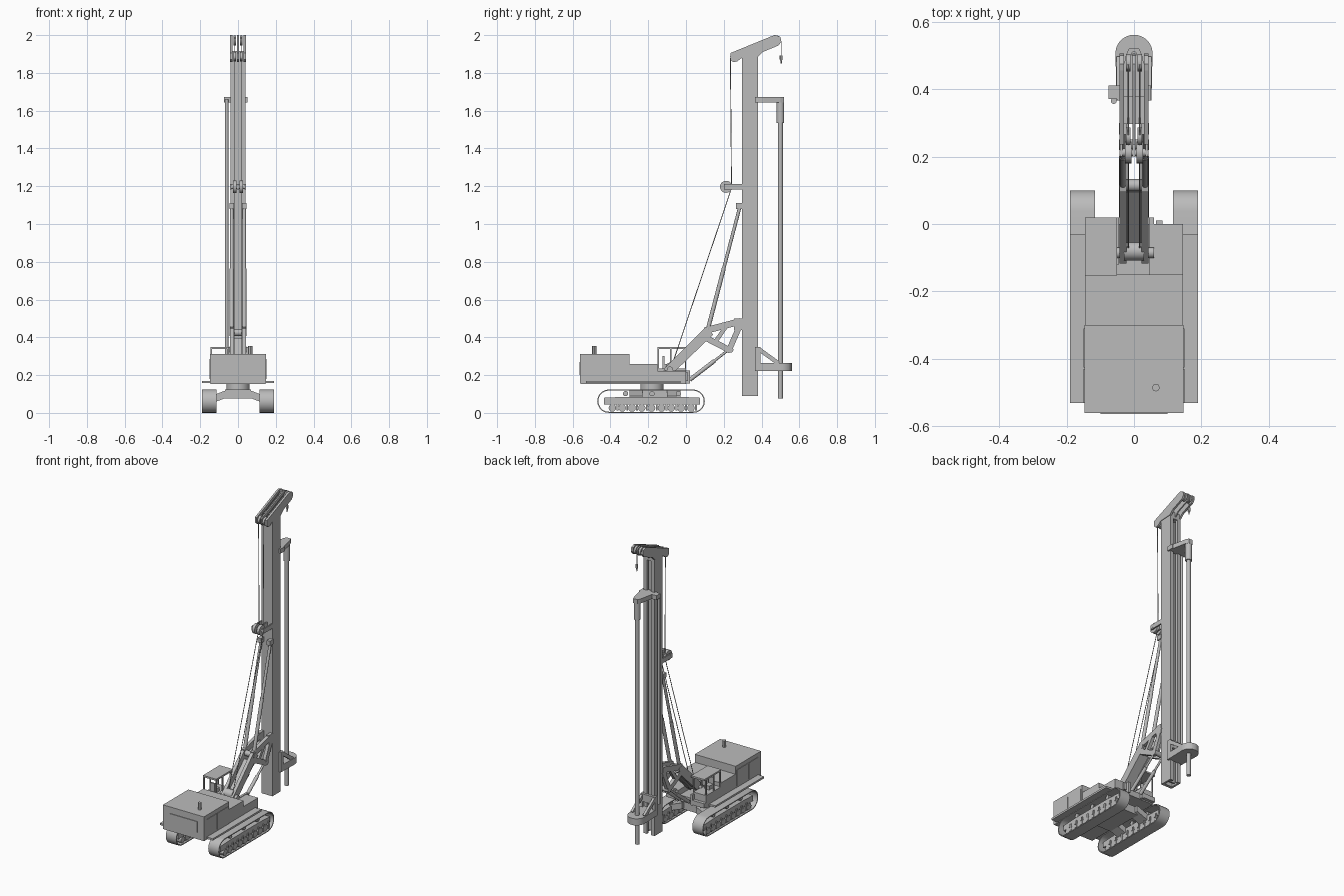
import bpy, bmesh, math
from mathutils import Vector

cube = bpy.data.objects.get("Cube")
if cube:
    bpy.data.objects.remove(cube, do_unlink=True)

GREY = (0.5, 0.5, 0.5, 1)
paint = bpy.data.materials.new("plain_grey")
paint.use_nodes = True
paint.diffuse_color = GREY
paint.node_tree.nodes["Principled BSDF"].inputs["Base Color"].default_value = GREY


def finish(name, bm, smooth=False):
    bmesh.ops.recalc_face_normals(bm, faces=bm.faces)
    mesh = bpy.data.meshes.new(name)
    bm.to_mesh(mesh)
    bm.free()
    mesh.materials.append(paint)
    ob = bpy.data.objects.new(name, mesh)
    bpy.context.collection.objects.link(ob)
    if smooth:
        bpy.ops.object.select_all(action='DESELECT')
        ob.select_set(True)
        bpy.context.view_layer.objects.active = ob
        bpy.ops.object.shade_smooth_by_angle()
    return ob


def extrude(name, pts, depth):
    """Fill a closed outline and extrude it along depth."""
    bm = bmesh.new()
    face = bm.faces.new([bm.verts.new(p) for p in pts])
    new = bmesh.ops.extrude_face_region(bm, geom=[face])["geom"]
    bmesh.ops.translate(bm, vec=depth, verts=[v for v in new if isinstance(v, bmesh.types.BMVert)])
    return finish(name, bm)


def side(name, yz, x0, x1):
    return extrude(name, [(x0, y, z) for y, z in yz], (x1 - x0, 0, 0))


def box(name, x0, x1, y0, y1, z0, z1):
    return side(name, [(y0, z0), (y1, z0), (y1, z1), (y0, z1)], x0, x1)


def rod(name, p, q, r, r2=None, n=16):
    p, q = Vector(p), Vector(q)
    bm = bmesh.new()
    bmesh.ops.create_cone(bm, cap_ends=True, segments=n, radius1=r,
                          radius2=r if r2 is None else r2, depth=(q - p).length)
    bm.transform((q - p).to_track_quat('Z', 'Y').to_matrix().to_4x4())
    bmesh.ops.translate(bm, vec=(p + q) / 2, verts=bm.verts)
    return finish(name, bm, n > 8)


def beam(name, p, q, w, x0, x1, w2=None):
    """Flat bar in the side plane from p to q, tapering from w to w2."""
    p, q = Vector(p), Vector(q)
    d = (q - p).normalized()
    n = Vector((-d.y, d.x))
    a, b = n * w / 2, n * (w2 or w) / 2
    return side(name, [p + a, p - a, q - b, q + b], x0, x1)


def stadium(y0, y1, zc, r, n=10):
    arc = [math.pi * i / n - math.pi / 2 for i in range(n + 1)]
    front = [(y1 - r + r * math.cos(a), zc + r * math.sin(a)) for a in arc]
    back = [(y0 + r - r * math.cos(a), zc - r * math.sin(a)) for a in arc]
    return front + back


def belt(name, x0, x1):
    """Hollow track loop."""
    bm = bmesh.new()
    loops = [[bm.verts.new((x, y, z)) for y, z in stadium(-.47 + t, .1 - t, .062, .062 - t)]
             for x, t in ((x0, 0), (x1, 0), (x1, .006), (x0, .006))]
    n = len(loops[0])
    for k in range(4):
        a, b = loops[k], loops[(k + 1) % 4]
        for i in range(n):
            j = (i + 1) % n
            bm.faces.new((a[i], a[j], b[j], b[i]))
    return finish(name, bm, True)


# Crawler undercarriage
for s, tag in ((-1, "right"), (1, "left")):
    xi, xo = sorted((s * .115, s * .19))
    xm = s * .1525
    belt(tag + "_track_belt", xi, xo)
    side(tag + "_track_frame", [(-.435, .045), (.075, .045), (.075, .08), (-.03, .085),
                                (-.33, .085), (-.435, .08)], xm - .026, xm + .026)
    for i in range(9):
        y = -.39 + i * .052
        rod(f"{tag}_bottom_roller_{i}", (xm - .03, y, .026), (xm + .03, y, .026), .02, n=12)
        box(f"{tag}_roller_guard_{i}", xm - .033, xm + .033, y + .022, y + .032, .012, .06)
    for i, y in enumerate((-.32, -.18, -.04)):
        rod(f"{tag}_top_roller_{i}", (xm - .02, y, .102), (xm + .02, y, .102), .014, n=12)
    # Sloping carriage arms
    for i, y in enumerate((-.30, -.10)):
        pts = [(s * .05, .125), (s * .14, .09), (s * .14, .05), (s * .05, .085)]
        extrude(f"{tag}_carriage_arm_{i}", [(x, y, z) for x, z in pts], (0, .07, 0))
box("carriage_block", -.07, .07, -.30, -.05, .075, .125)
rod("slewing_ring", (0, -.18, .11), (0, -.18, .16), .062, n=32)

# Upper body
box("base_plate", -.145, .145, -.555, .0, .152, .17)
box("engine_house", -.147, .147, -.56, -.30, .155, .312)
box("middle_deck", -.145, .145, -.30, -.15, .165, .26)
box("left_deck", .045, .145, -.15, 0, .165, .222)
box("boom_floor", -.05, .045, -.15, 0, .165, .19)
for s, tag in ((-1, "right"), (1, "left")):
    x0, x1 = sorted((s * .14, s * .19))
    box(tag + "_walkway", x0, x1, -.53, -.03, .158, .17)
    x0, x1 = sorted((s * .146, s * .15))
    for i, (a, b) in enumerate(((-.53, -.43), (-.425, -.31))):
        box(f"{tag}_engine_door_{i}", x0, x1, a, b, .18, .285)
    x0, x1 = sorted((s * .045, s * .06))
    box(tag + "_boom_foot", x0, x1, -.12, .02, .155, .225)
box("rear_grille", -.10, .10, -.564, -.56, .20, .27)
rod("exhaust", (.065, -.485, .31), (.065, -.485, .355), .0115, n=8)
box("deck_step", .065, .085, 0, .01, .17, .215)

# Cab with open window frames
box("cab_lower", -.145, -.052, -.15, .0, .16, .235)
box("cab_roof", -.146, -.05, -.152, .02, .337, .348)
for i, x in enumerate((-.145, -.058)):
    for j, y in enumerate((-.15, -.085, -.006)):
        box(f"cab_post_{i}_{j}", x, x + .007, y, y + .007, .23, .34)
box("cab_seat", -.115, -.08, -.12, -.075, .23, .26)
box("cab_seat_back", -.115, -.08, -.125, -.115, .23, .30)
box("cab_front_sill", -.145, -.052, 0, .02, .16, .19)

# Boom linkage, mirrored plates
for s, tag in ((-1, "right"), (1, "left")):
    x0, x1 = sorted((s * .022, s * .043))
    beam(tag + "_boom_arm", (-.10, .215), (.125, .435), .05, x0, x1, .055)
    beam(tag + "_boom_top", (.10, .435), (.29, .485), .035, x0, x1)
    beam(tag + "_boom_bottom", (.09, .405), (.235, .33), .032, x0, x1)
    beam(tag + "_boom_front", (.225, .325), (.29, .475), .03, x0, x1)
    beam(tag + "_boom_web", (.155, .375), (.21, .455), .022, x0, x1)
    box(tag + "_mast_lug", x0, x1, .255, .30, .44, .50)
    # Lift cylinder and mast stays
    x = s * .033
    rod(tag + "_lift_cylinder", (x, .02, .175), (x, .15, .275), .011)
    rod(tag + "_lift_piston", (x, .15, .275), (x, .245, .35), .007)
    rod(tag + "_stay_barrel", (x, .11, .42), (x, .20, .765), .011)
    rod(tag + "_stay_piston", (x, .20, .765), (x, .285, 1.09), .009)
    box(tag + "_stay_lug", x - .012, x + .012, .265, .30, 1.08, 1.11)
rod("boom_pivot", (-.06, -.085, .23), (.06, -.085, .23), .016)
beam("boom_cross_plate", (-.06, .235), (.10, .39), .015, -.023, .023)
rod("boom_head_pin", (-.045, .235, .335), (.045, .235, .335), .016)
rod("boom_middle_pin", (-.045, .115, .425), (.045, .115, .425), .018)

# Mast: channel open to the rear with guide rails
box("mast_front_wall", -.04, .04, .296, .315, .09, 1.89)
for s, tag in ((-1, "right"), (1, "left")):
    x0, x1 = sorted((s * .027, s * .04))
    box(tag + "_mast_wall", x0, x1, .31, .38, .09, 1.89)
    x0, x1 = sorted((s * .014, s * .03))
    box(tag + "_mast_rail", x0, x1, .365, .38, .09, 1.87)
box("mast_inner_web", -.03, .03, .335, .345, .10, 1.88)

# Mast head with twin sheaves
head = [(.235, 1.905), (.235, 1.87), (.25, 1.857), (.27, 1.86), (.296, 1.88), (.38, 1.885),
        (.405, 1.91), (.49, 1.945), (.505, 1.965), (.50, 1.99), (.475, 2.0), (.455, 1.995)]
for i, x in enumerate((-.043, -.004, .03)):
    side(f"head_plate_{i}", head, x, x + (.008 if i == 1 else .013))
box("head_block", -.035, .035, .296, .38, 1.87, 1.915)
for i, x in enumerate((-.017, .017)):
    for tag, y, z in (("front", .26, 1.885), ("rear", .478, 1.972)):
        rod(f"{tag}_sheave_{i}", (x - .007, y, z), (x + .007, y, z), .026, n=24)
    # Middle rope sheaves
    rod(f"middle_sheave_{i}", (x - .009, .212, 1.197), (x + .009, .212, 1.197), .032, n=24)
    # Hoist ropes
    rod(f"upper_rope_{i}", (x, .235, 1.88), (x, .241, 1.19), .0022, n=6)
    rod(f"lower_rope_{i}", (x, .241, 1.19), (x, -.075, .25), .0022, n=6)
    rod(f"head_rope_{i}", (x, .265, 1.91), (x, .472, 1.998), .0022, n=6)
for i, x in enumerate((-.042, -.004, .034)):
    box(f"middle_sheave_bracket_{i}", x, x + .008, .20, .30, 1.182, 1.212)
rod("middle_sheave_pin", (-.043, .212, 1.197), (.043, .212, 1.197), .012)
rod("rope_winch", (-.03, -.08, .24), (.03, -.08, .24), .028, n=24)

# Hook on the rear rope
rod("hook_rope", (0, .504, 1.97), (0, .504, 1.88), .0022, n=6)
rod("hook_block", (0, .504, 1.892), (0, .504, 1.87), .008, n=12)
rod("hook_tip", (0, .504, 1.87), (0, .504, 1.847), .006, .002, n=12)

# Drill rod and its upper carriage
rod("drill_rod", (0, .50, .075), (0, .50, 1.56), .0135, n=20)
rod("drill_head", (0, .50, 1.535), (0, .50, 1.67), .02, n=20)
box("carriage_plate", -.05, .05, .366, .41, 1.643, 1.672)
extrude("carriage_arm", [(-.045, .40, 1.643), (.045, .40, 1.643), (.024, .50, 1.643),
                         (.015, .52, 1.643), (-.015, .52, 1.643), (-.024, .50, 1.643)], (0, 0, .029))
box("carriage_clamp", -.075, -.035, .37, .41, 1.643, 1.672)
rod("feed_pipe", (-.06, .365, .30), (-.06, .365, 1.66), .009)

# Lower rod guide: round-ended shelf with braces
arc = [(.055 * math.cos(math.pi * i / 16), .506 + .055 * math.sin(math.pi * i / 16), .222)
       for i in range(17)]
extrude("guide_shelf", [(-.052, .375, .222), (.052, .375, .222)] + arc, (0, 0, .043))
for s, tag in ((-1, "right"), (1, "left")):
    x0, x1 = sorted((s * .036, s * .052))
    box(tag + "_guide_post", x0, x1, .366, .395, .222, .35)
    beam(tag + "_guide_brace", (.382, .34), (.49, .262), .022, x0, x1)
box("guide_back", -.04, .04, .378, .395, .30, .35)
